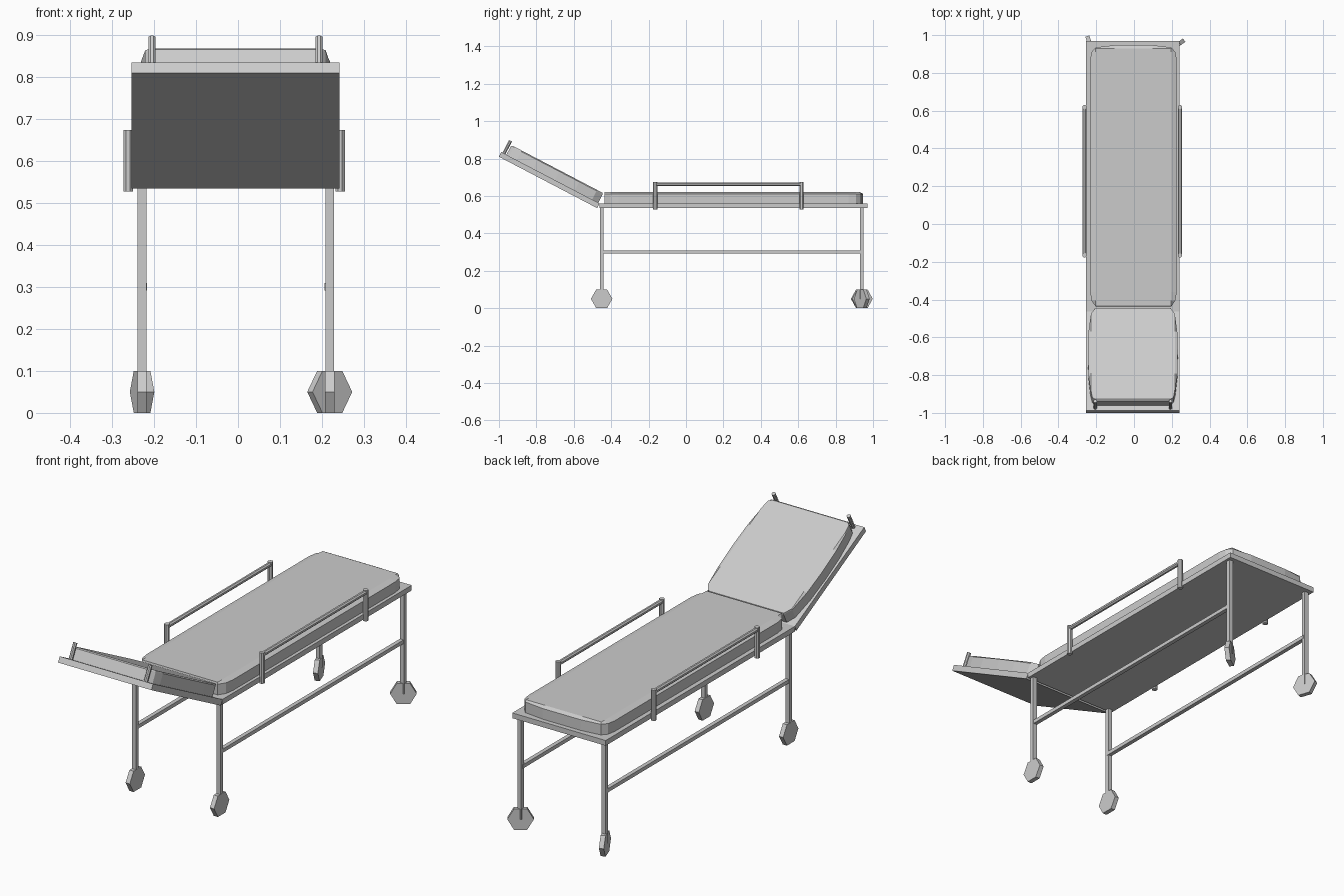
import bpy, bmesh
from math import radians, cos, sin, pi
from mathutils import Vector, Matrix

if "Cube" in bpy.data.objects:
    bpy.data.objects.remove(bpy.data.objects["Cube"])

CX = -0.006                      # centre line of the bed
TILT = radians(27.6)             # backrest angle


def finish(name, bm):
    bmesh.ops.remove_doubles(bm, verts=bm.verts, dist=1e-4)
    bmesh.ops.recalc_face_normals(bm, faces=bm.faces)
    me = bpy.data.meshes.new(name)
    bm.to_mesh(me)
    bm.free()
    ob = bpy.data.objects.new(name, me)
    bpy.context.collection.objects.link(ob)
    return ob


def box(name, lo, hi):
    lo, hi = Vector(lo), Vector(hi)
    bm = bmesh.new()
    bmesh.ops.create_cube(bm, size=1)
    for v in bm.verts:
        v.co = (lo + hi) / 2 + v.co * (hi - lo)
    return finish(name, bm)


def tube(name, a, b, r, sides=8):
    a, b = Vector(a), Vector(b)
    d = b - a
    bm = bmesh.new()
    m = Matrix.Translation((a + b) / 2) @ d.to_track_quat('Z', 'Y').to_matrix().to_4x4()
    m = m @ Matrix.Rotation(pi / sides, 4, 'Z')
    bmesh.ops.create_cone(bm, cap_ends=True, segments=sides, radius1=r,
                          radius2=r, depth=d.length, matrix=m)
    return finish(name, bm)


def cushion(name, half, z0, z1, z2, inner):
    """Padded slab: half outline mirrored, with the top eased in to a rectangle."""
    outline = half + [(-x, y) for x, y in reversed(half)]
    hx, y0, y1 = inner
    clamp = lambda v, a, b: max(a, min(b, v))
    rings = [[(x, y, z0) for x, y in outline],
             [(x, y, z1) for x, y in outline],
             [(clamp(x, -hx, hx), clamp(y, y0, y1), z2) for x, y in outline]]
    bm = bmesh.new()
    vs = [[bm.verts.new(p) for p in ring] for ring in rings]
    n = len(outline)
    bm.faces.new(vs[0])
    for lower, upper in zip(vs, vs[1:]):
        for i in range(n):
            j = (i + 1) % n
            bm.faces.new((lower[i], lower[j], upper[j], upper[i]))
    bm.faces.new(vs[2])
    return finish(name, bm)


# flat bed: deck and mattress
box("bed_deck", (CX - 0.2475, -0.463, 0.535), (CX + 0.2475, 0.97, 0.56))
mattress = cushion("mattress",
                   [(0.2, -0.437), (0.222, -0.405), (0.229, -0.36), (0.229, 0.87),
                    (0.222, 0.91), (0.2, 0.935), (0.1, 0.947)],
                   0.558, 0.611, 0.62, (0.2, -0.435, 0.93))
mattress.location.x = CX + 0.003

# tilted backrest, built flat with +y toward the hinge and then rotated
back_parts = [
    box("backrest_deck", (-0.2475, -0.593, 0), (0.2475, 0, 0.028)),
    cushion("backrest_cushion",
            [(0.2, -0.562), (0.215, -0.545), (0.225, -0.5), (0.235, -0.4), (0.238, -0.27),
             (0.235, -0.15), (0.222, -0.045), (0.2, -0.008)],
            0.027, 0.08, 0.086, (0.222, -0.555, -0.012)),
]
for s in (-1, 1):
    back_parts.append(tube("head_post", (s * 0.199, -0.577, 0.008),
                           (s * 0.199, -0.577, 0.104), 0.0095))
for ob in back_parts:
    ob.matrix_world = (Matrix.Translation((CX, -0.475, 0.535))
                       @ Matrix.Rotation(-TILT, 4, 'X'))

# legs, lower bars and side rails on both sides
for s in (-1, 1):
    lx = CX + 0.001 + s * 0.2235
    for y in (-0.451, 0.94):
        box("leg", (lx - 0.0105, y - 0.01, 0.05), (lx + 0.0105, y + 0.01, 0.537))
    bx = lx - s * 0.002
    box("lower_bar", (bx - 0.01, -0.451, 0.291), (bx + 0.01, 0.94, 0.309))
    rx = CX - 0.003 + s * 0.2525
    for y in (-0.165, 0.618):
        tube("rail_post", (rx, y, 0.527), (rx, y, 0.674), 0.0125)
    tube("rail_bar", (rx, -0.165, 0.662), (rx, 0.618, 0.662), 0.011)

# six-sided castors, each swivelled on its leg
for s, y, turn in ((-1, -0.451, 0), (1, -0.451, 0), (-1, 0.94, 19), (1, 0.94, -55)):
    lx = CX + 0.001 + s * 0.2235
    bm = bmesh.new()
    rings = [[bm.verts.new((x, 0.0577 * cos(k * pi / 3), 0.05 + 0.0577 * sin(k * pi / 3)))
              for k in range(6)] for x in (-0.011, 0.011)]
    for ring in rings:
        bm.faces.new(ring)
    for k in range(6):
        j = (k + 1) % 6
        bm.faces.new((rings[0][k], rings[0][j], rings[1][j], rings[1][k]))
    wheel = finish("castor_wheel", bm)
    wheel.location = (lx, y, 0)
    wheel.rotation_euler.z = radians(turn)
